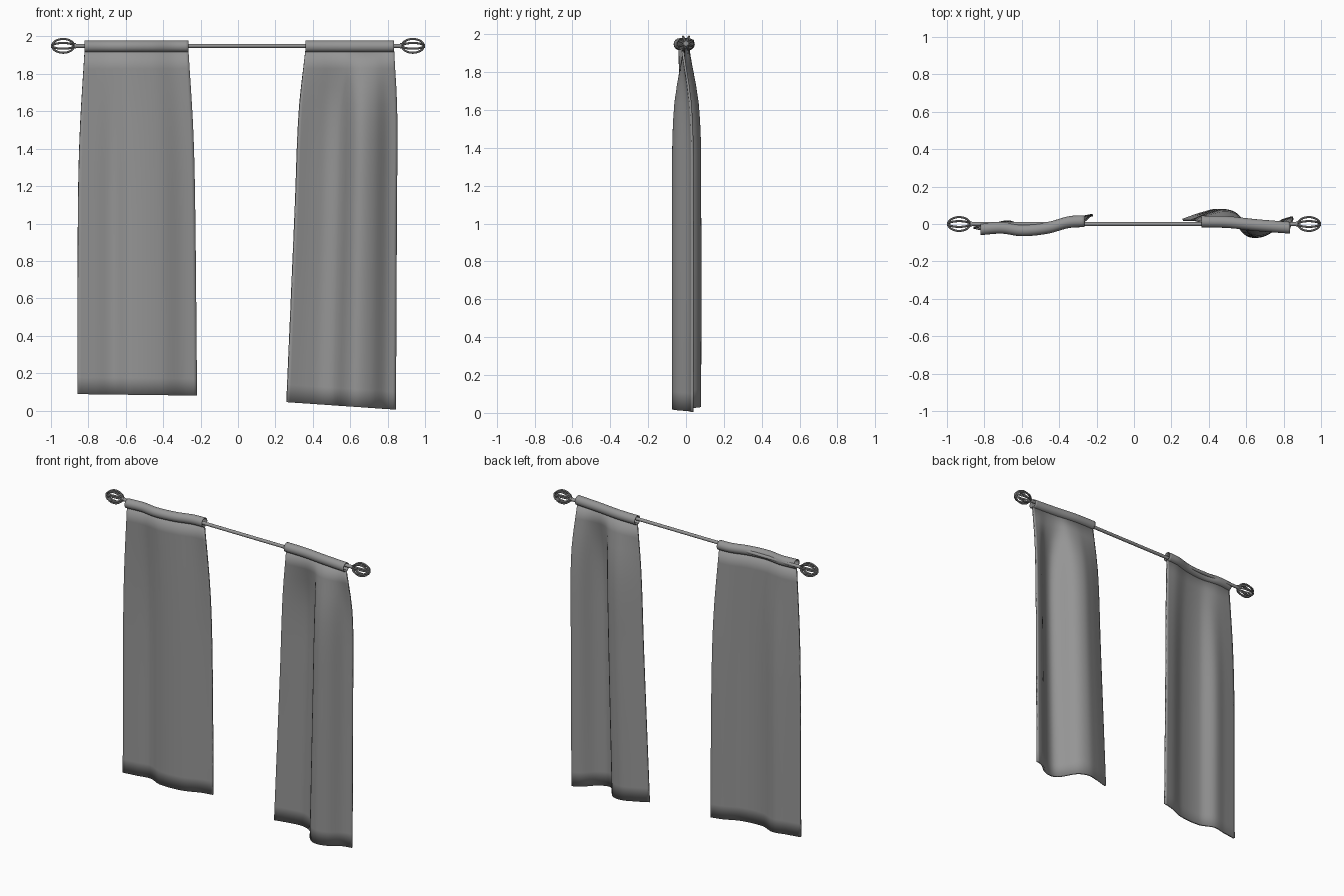
import bpy, bmesh, math
from mathutils import Vector

if "Cube" in bpy.data.objects:
    bpy.data.objects.remove(bpy.data.objects["Cube"])

grey = bpy.data.materials.new("mid grey")
grey.use_nodes = True
grey.diffuse_color = (0.3, 0.3, 0.3, 1)
grey.node_tree.nodes["Principled BSDF"].inputs["Base Color"].default_value = (0.3, 0.3, 0.3, 1)

ROD_Z = 1.95


def spline(points, t):
    """Smooth interpolation through (t, value...) knots."""
    i = 0
    while i < len(points) - 2 and t > points[i + 1][0]:
        i += 1
    a, b = points[i], points[i + 1]
    p, q = points[max(i - 1, 0)], points[min(i + 2, len(points) - 1)]
    h = b[0] - a[0]
    u = (t - a[0]) / h
    result = []
    for k in range(1, len(a)):
        ma = (b[k] - p[k]) / (b[0] - p[0]) * h
        mb = (q[k] - a[k]) / (q[0] - a[0]) * h
        result.append((2*u**3 - 3*u**2 + 1) * a[k] + (u**3 - 2*u**2 + u) * ma
                      + (3*u**2 - 2*u**3) * b[k] + (u**3 - u**2) * mb)
    return result


def loft(name, rows, closed=False):
    """Skin a grid of points; closed joins each row into a ring."""
    bm = bmesh.new()
    grid = [[bm.verts.new(p) for p in row] for row in rows]
    n = len(grid[0])
    for r, s in zip(grid, grid[1:]):
        for j in range(n if closed else n - 1):
            k = (j + 1) % n
            bm.faces.new((r[j], r[k], s[k], s[j]))
    bmesh.ops.recalc_face_normals(bm, faces=bm.faces)
    mesh = bpy.data.meshes.new(name)
    bm.to_mesh(mesh)
    bm.free()
    obj = bpy.data.objects.new(name, mesh)
    bpy.context.collection.objects.link(obj)
    return finish(obj)


def finish(obj):
    obj.data.materials.append(grey)
    bpy.ops.object.select_all(action="DESELECT")
    bpy.context.view_layer.objects.active = obj
    obj.select_set(True)
    bpy.ops.object.shade_smooth_by_angle(angle=math.radians(40))
    return obj


def thicken(obj, amount):
    mod = obj.modifiers.new("cloth thickness", "SOLIDIFY")
    mod.thickness = amount
    mod.offset = 0


def curtain(side, top, hem, edges):
    """top and hem: (fraction across, y); edges: (height fraction, left x, right x, left z, right z, fold)."""
    cols, levels = 36, 20
    rows = []
    for i in range(levels + 1):
        x0, x1, z0, z1, fold = spline(edges, i / levels)
        row = []
        for j in range(cols + 1):
            t = j / cols
            y = spline(top, t)[0] * (1 - fold) + spline(hem, t)[0] * fold
            row.append((x0 + (x1 - x0) * t, y, z0 + (z1 - z0) * t))
        rows.append(row)
    thicken(loft(side + "_curtain_panel", rows), 0.012)

    # Rod pocket: a soft tube following the wave of the panel's top edge
    x0, x1 = edges[0][1:3]
    rings = []
    for j in range(cols + 1):
        t = j / cols
        x, y = x0 + (x1 - x0) * t, spline(top, t)[0]
        rings.append([(x, y + 0.029 * math.cos(a), ROD_Z - 0.003 + 0.029 * math.sin(a))
                      for a in (math.tau * k / 16 for k in range(16))])
    thicken(loft(side + "_rod_pocket", rings, closed=True), 0.005)


# Curtain panels
curtain("right",
        top=[(0, -0.028), (0.2, -0.02), (0.4, -0.034), (0.65, -0.02), (0.85, 0.01), (1, 0.015)],
        hem=[(0, -0.02), (0.15, -0.005), (0.3, 0.012), (0.45, -0.025), (0.7, -0.015), (0.88, 0.03), (1, 0.047)],
        edges=[(0, -0.82, -0.265, 1.925, 1.925, 0), (0.22, -0.845, -0.24, 1.5, 1.5, 0.7),
               (0.45, -0.855, -0.23, 1.09, 1.09, 1), (1, -0.858, -0.22, 0.088, 0.08, 1)])
curtain("left",
        top=[(0, 0.013), (0.3, 0.01), (0.6, -0.005), (0.8, -0.013), (1, -0.02)],
        hem=[(0, 0.022), (0.18, 0.058), (0.32, 0.074), (0.45, 0.045), (0.55, -0.04), (0.64, -0.068),
             (0.77, -0.045), (0.9, 0.015), (1, 0.035)],
        edges=[(0, 0.36, 0.835, 1.925, 1.925, 0), (0.17, 0.326, 0.85, 1.6, 1.6, 0.85),
               (0.45, 0.305, 0.848, 1.08, 1.06, 1), (1, 0.26, 0.843, 0.045, 0.005, 1)])

# Rod
bpy.ops.mesh.primitive_cylinder_add(vertices=20, radius=0.011, depth=1.76,
                                    location=(0, 0, ROD_Z), rotation=(0, math.pi / 2, 0))
rod = bpy.context.object
rod.name = "curtain_rod"
finish(rod)

# Cage finials: wire ellipses turned about the rod, with a collar and end caps
for side, s in (("left", 1), ("right", -1)):
    centre = Vector((s * 0.935, 0, ROD_Z))
    for n in range(4):
        turn = math.pi * (n + 0.5) / 4
        radial = Vector((0, math.cos(turn), math.sin(turn)))
        across = Vector((0, -math.sin(turn), math.cos(turn)))
        rings = []
        for i in range(33):
            a = math.tau * i / 32
            p = centre + Vector((0.058 * math.cos(a), 0, 0)) + radial * 0.04 * math.sin(a)
            out = (Vector((math.cos(a) / 0.058, 0, 0)) + radial * math.sin(a) / 0.04).normalized()
            rings.append([p + 0.006 * (out * math.cos(b) + across * math.sin(b))
                          for b in (math.tau * k / 8 for k in range(8))])
        loft(f"{side}_finial_wire_{n + 1}", rings, closed=True)
    for label, x, radius, depth in (("collar", 0.874, 0.014, 0.016), ("end_cap", 0.993, 0.011, 0.014)):
        bpy.ops.mesh.primitive_cylinder_add(vertices=16, radius=radius, depth=depth,
                                            location=(s * x, 0, ROD_Z), rotation=(0, math.pi / 2, 0))
        part = bpy.context.object
        part.name = f"{side}_finial_{label}"
        finish(part)
